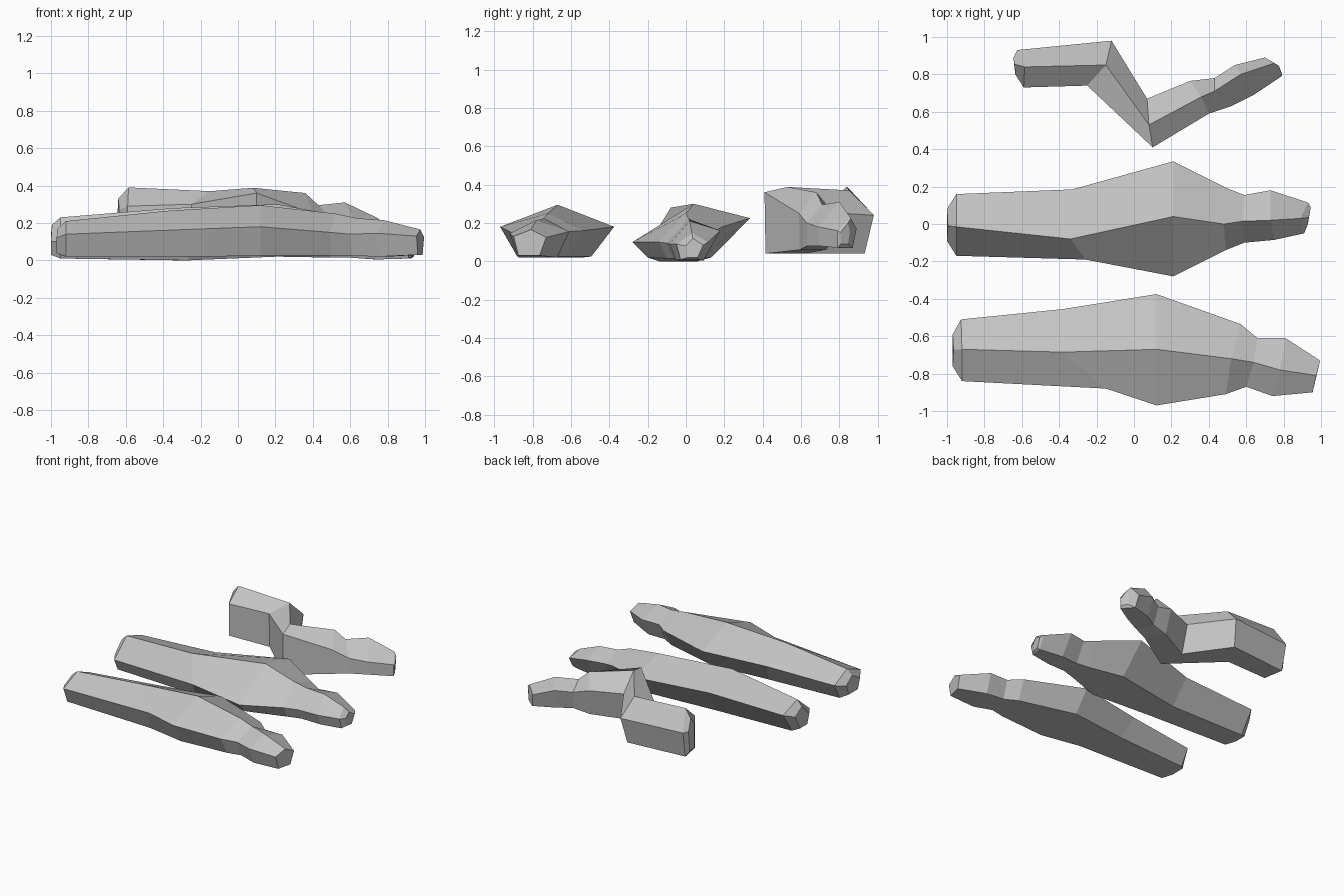
import bpy, bmesh
from mathutils import Vector

grey = bpy.data.materials.new("pale grey")
grey.diffuse_color = (0.55, 0.55, 0.55, 1)


def cocoon(name, stations, inset_front, inset_back):
    """Five-sided loft. Station: front edge, ridge, back edge, underside height."""
    bm = bmesh.new()
    rings = []
    for front, ridge, back, low in stations:
        f, r, b = Vector(front), Vector(ridge), Vector(back)
        base_f, base_b = f.lerp(b, inset_front), b.lerp(f, inset_back)
        base_f.z = base_b.z = low
        rings.append([bm.verts.new(p) for p in (base_f, f, r, b, base_b)])
    for a, b in zip(rings, rings[1:]):
        for i in range(5):
            j = (i + 1) % 5
            bm.faces.new((a[i], a[j], b[j], b[i]))
    bm.faces.new(rings[0][::-1])
    bm.faces.new(rings[-1])
    bmesh.ops.recalc_face_normals(bm, faces=bm.faces)
    mesh = bpy.data.meshes.new(name)
    bm.to_mesh(mesh)
    bm.free()
    mesh.materials.append(grey)
    ob = bpy.data.objects.new(name, mesh)
    bpy.context.collection.objects.link(ob)


# Front cocoon: level, straight, with a narrowed neck near the right end
cocoon("front_cocoon", [
    ((-.97, -.76, .12), (-.965, -.67, .17), (-.97, -.59, .12), .04),
    ((-.92, -.84, .14), (-.92, -.67, .21), (-.925, -.51, .14), .02),
    ((-.15, -.88, .17), (-.38, -.685, .265), (-.38, -.455, .165), .02),
    ((.12, -.97, .18), (.12, -.67, .295), (.12, -.375, .18), .025),
    ((.49, -.91, .15), (.52, -.72, .25), (.57, -.535, .16), .025),
    ((.60, -.87, .14), (.64, -.74, .225), (.66, -.61, .155), .025),
    ((.74, -.92, .145), (.78, -.78, .215), (.81, -.61, .155), .02),
    ((.955, -.90, .13), (.975, -.81, .165), (.995, -.73, .125), .03),
], .15, .2)

# Middle cocoon: rolled towards the front
cocoon("middle_cocoon", [
    ((-1.0, -.09, .10), (-.995, -.01, .19), (-1.0, .08, .14), .03),
    ((-.95, -.17, .10), (-.95, -.015, .23), (-.95, .16, .17), .01),
    ((-.26, -.19, .10), (-.34, -.08, .28), (-.33, .185, .19), .0),
    ((.21, -.28, .10), (.21, .04, .30), (.21, .335, .225), .02),
    ((.49, -.14, .10), (.48, .0, .25), (.50, .19, .18), .015),
    ((.59, -.10, .095), (.58, .015, .22), (.59, .155, .16), .015),
    ((.75, -.085, .09), (.73, .02, .21), (.73, .18, .16), .005),
    ((.91, -.05, .09), (.89, .03, .15), (.93, .115, .10), .01),
    ((.93, .0, .08), (.935, .035, .12), (.945, .09, .085), .02),
], .13, .33)

# Back cocoon: folded sharply at its waist
cocoon("bent_cocoon", [
    ((-.635, .80, .27), (-.64, .855, .33), (-.645, .89, .24), .08),
    ((-.59, .73, .29), (-.585, .84, .39), (-.625, .93, .24), .04),
    ((-.25, .74, .30), (-.15, .85, .37), (-.12, .98, .24), .04),
    ((.10, .41, .36), (.08, .53, .388), (.07, .67, .26), .04),
    ((.40, .59, .25), (.36, .68, .36), (.30, .765, .26), .06),
    ((.52, .63, .20), (.43, .71, .295), (.43, .78, .22), .08),
    ((.64, .69, .18), (.57, .80, .31), (.54, .85, .23), .08),
    ((.79, .79, .16), (.75, .86, .225), (.70, .89, .17), .07),
    ((.79, .805, .15), (.775, .845, .20), (.76, .855, .15), .09),
], .02, .2)
